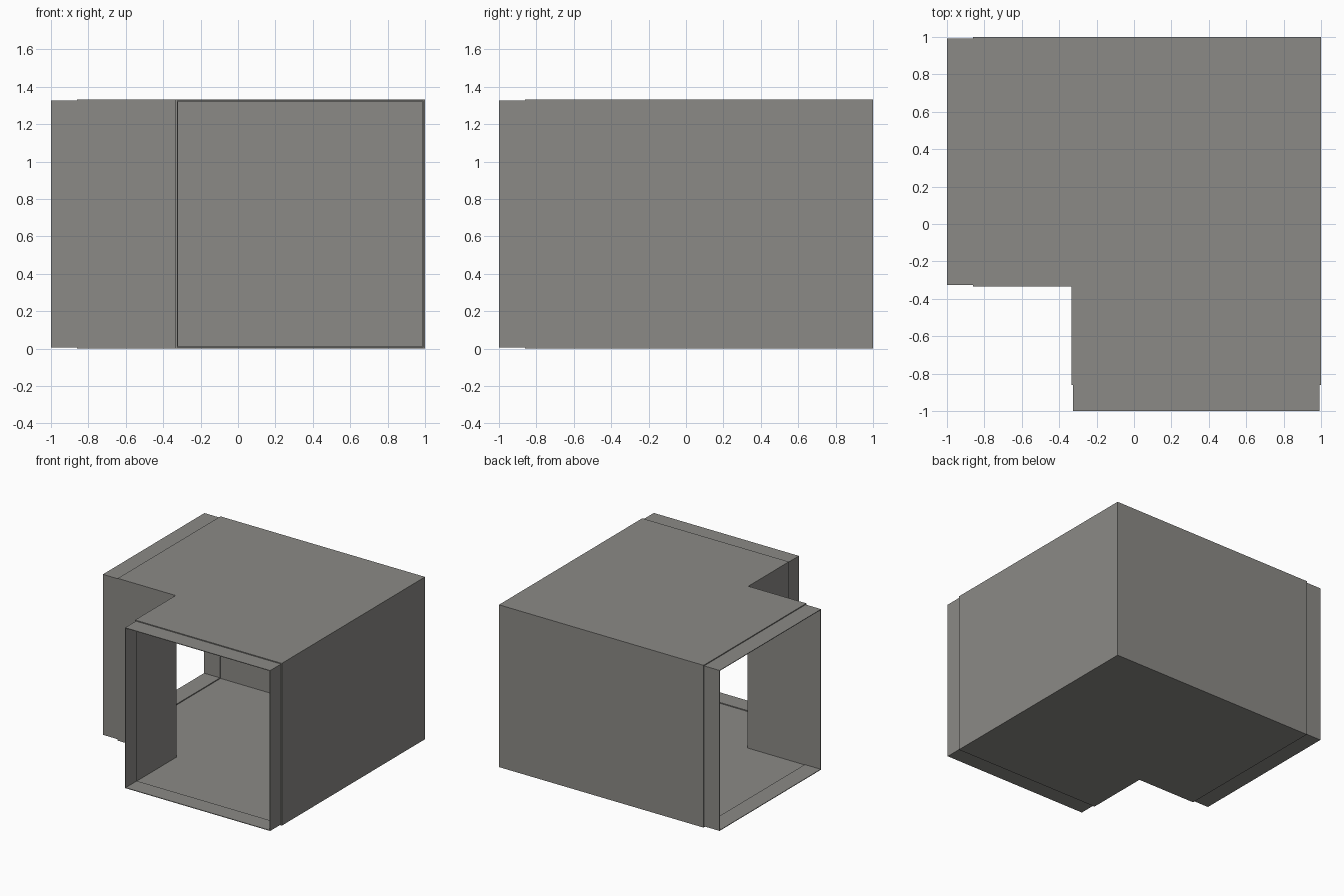
import bpy, bmesh

if "Cube" in bpy.data.objects:
    bpy.data.objects.remove(bpy.data.objects["Cube"])

H = 4 / 3          # duct height and width
IN = -1 / 3        # inside corner of the L
END, STEP = -1.0, -0.86
S, T = 0.0075, 0.005   # collar inset, sheet thickness

metal = bpy.data.materials.new("warm grey sheet metal")
metal.diffuse_color = (0.26, 0.255, 0.24, 1)
metal.use_nodes = True
metal.node_tree.nodes["Principled BSDF"].inputs["Base Color"].default_value = metal.diffuse_color

bm = bmesh.new()


def ring(kind, at, d):
    """Rectangular loop of the duct, inset by d, at a station on the path."""
    a, b = IN + d, 1 - d
    if kind == "left":
        p, q = (at, a), (at, b)
    elif kind == "corner":
        p, q = (a, a), (b, b)
    else:
        p, q = (a, at), (b, at)
    return [bm.verts.new((*xy, z)) for xy, z in
            ((p, d), (q, d), (q, H - d), (p, H - d))]


# half profile along the path: collar, step, body (outside and inside skins)
outer = [(END, S), (STEP, S), (STEP, 0)]
inner = [(END, S + T), (STEP + T, S + T), (STEP + T, T)]


def skin(profile, corner_inset):
    loops = [ring("left", x, d) for x, d in profile]
    loops.append(ring("corner", 0, corner_inset))
    loops += [ring("front", y, d) for y, d in reversed(profile)]
    return loops


# outside skin out, inside skin back, closed at the open rims
loops = skin(outer, 0) + skin(inner, T)[::-1]
for i, a in enumerate(loops):
    b = loops[(i + 1) % len(loops)]
    for j in range(4):
        k = (j + 1) % 4
        bm.faces.new((a[j], a[k], b[k], b[j]))
bmesh.ops.recalc_face_normals(bm, faces=bm.faces)

mesh = bpy.data.meshes.new("duct_elbow")
bm.to_mesh(mesh)
bm.free()
mesh.materials.append(metal)
duct = bpy.data.objects.new("duct_elbow", mesh)
bpy.context.collection.objects.link(duct)
